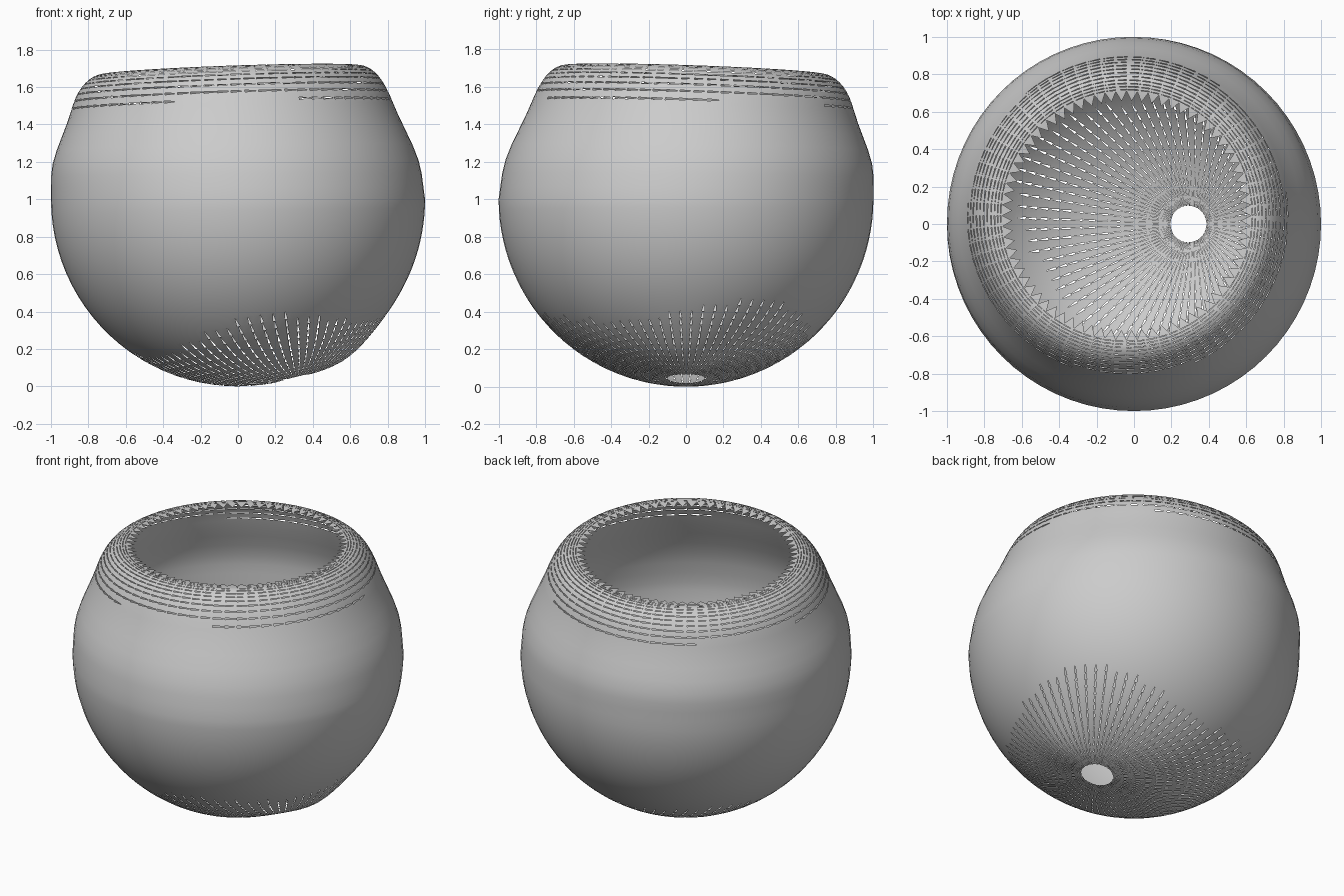
import bpy, bmesh, math
from mathutils import Vector

if "Cube" in bpy.data.objects:
    bpy.data.objects.remove(bpy.data.objects["Cube"])

SEGS = 72

grey = bpy.data.materials.new("stone grey")
grey.diffuse_color = (0.6, 0.6, 0.6, 1)
grey.use_nodes = True
grey.node_tree.nodes["Principled BSDF"].inputs["Base Color"].default_value = grey.diffuse_color


def lower_point(t, a):
    """Point on the rounded base; rings tilt towards the drain hole."""
    tilt = math.radians(18) * (1 - t / (math.pi / 2))
    x, y, z = math.sin(t) * math.cos(a), math.sin(t) * math.sin(a), -math.cos(t)
    p = Vector((x * math.cos(tilt) - z * math.sin(tilt), y,
                x * math.sin(tilt) + z * math.cos(tilt)))
    if p.z < 0:  # slight swelling beside the hole
        p *= 1 + 0.03 * math.exp(-((p.x - 0.55) ** 2 + p.y ** 2) / 0.03)
    return p + Vector((0, 0, 1))


def upper_point(r, z, a):
    """Point on the shoulder; shifts and tips towards the rim."""
    s = min(1, (z - 1) / 0.6)
    x, y = r * math.cos(a), r * math.sin(a)
    return Vector((x - 0.04 * s, y + 0.045 * s, z + 0.035 * s * (x - y)))


def smooth_curve(pts, n):
    """Catmull-Rom curve through the profile points."""
    pts = [Vector(p) for p in pts]
    pts = [pts[0] * 2 - pts[1]] + pts + [pts[-1] * 2 - pts[-2]]
    out = []
    for p0, p1, p2, p3 in zip(pts, pts[1:], pts[2:], pts[3:]):
        for k in range(1, n + 1):
            u = k / n
            out.append(0.5 * (2 * p1 + (p2 - p0) * u + (2 * p0 - 5 * p1 + 4 * p2 - p3) * u ** 2
                              + (3 * p1 - p0 - 3 * p2 + p3) * u ** 3))
    return out


angles = [2 * math.pi * j / SEGS for j in range(SEGS)]
bm = bmesh.new()

# rings from the drain hole up to the rim
LOWER = 26
start = math.radians(5.6)
rings, kinds = [], []
for i in range(LOWER + 1):
    t = start + (math.pi / 2 - start) * i / LOWER
    rings.append([bm.verts.new(lower_point(t, a)) for a in angles])
    kinds.append(("lower", t))
profile = [(1, 1), (0.978, 1.2), (0.885, 1.43), (0.83, 1.57), (0.775, 1.65), (0.715, 1.687), (0.665, 1.69)]
for r, z in smooth_curve(profile, 3):
    rings.append([bm.verts.new(upper_point(r, z, a)) for a in angles])
    kinds.append(("upper", z))


def between(u, v, f):
    return bm.verts.new(u.co.lerp(v.co, f))


# wall faces, with arrow-shaped slits cut around the base and the shoulder
for i in range(len(rings) - 1):
    part, level = kinds[i]
    for j in range(SEGS):
        k = (j + 1) % SEGS
        a, b, c, d = rings[i][j], rings[i][k], rings[i + 1][k], rings[i + 1][j]
        wave = math.sin(angles[j] * 3)
        if part == "lower" and level < math.radians(44 + 5 * wave):
            p, q, m = between(a, b, 0.38), between(a, b, 0.62), between(d, c, 0.5)
            bm.faces.new((a, p, m, d))
            bm.faces.new((q, b, c, m))
        elif part == "upper" and level > 1.47 + 0.04 * wave:
            p, q, m = between(a, d, 0.35), between(a, d, 0.6), between(b, c, 0.5)
            bm.faces.new((a, b, m, p))
            bm.faces.new((q, m, c, d))
        else:
            bm.faces.new((a, b, c, d))

# pointed teeth around the opening
for j in range(SEGS):
    u, v = rings[-1][j], rings[-1][(j + 1) % SEGS]
    tip = bm.verts.new(upper_point(0.612, 1.68, angles[j] + math.pi / SEGS))
    bm.faces.new((u, v, tip))

mesh = bpy.data.meshes.new("bowl_shell")
bm.to_mesh(mesh)
bm.free()
bowl = bpy.data.objects.new("bowl_shell", mesh)
bpy.context.collection.objects.link(bowl)
mesh.materials.append(grey)
bpy.context.view_layer.objects.active = bowl
bowl.select_set(True)
bpy.ops.object.shade_smooth_by_angle(angle=math.radians(40))
